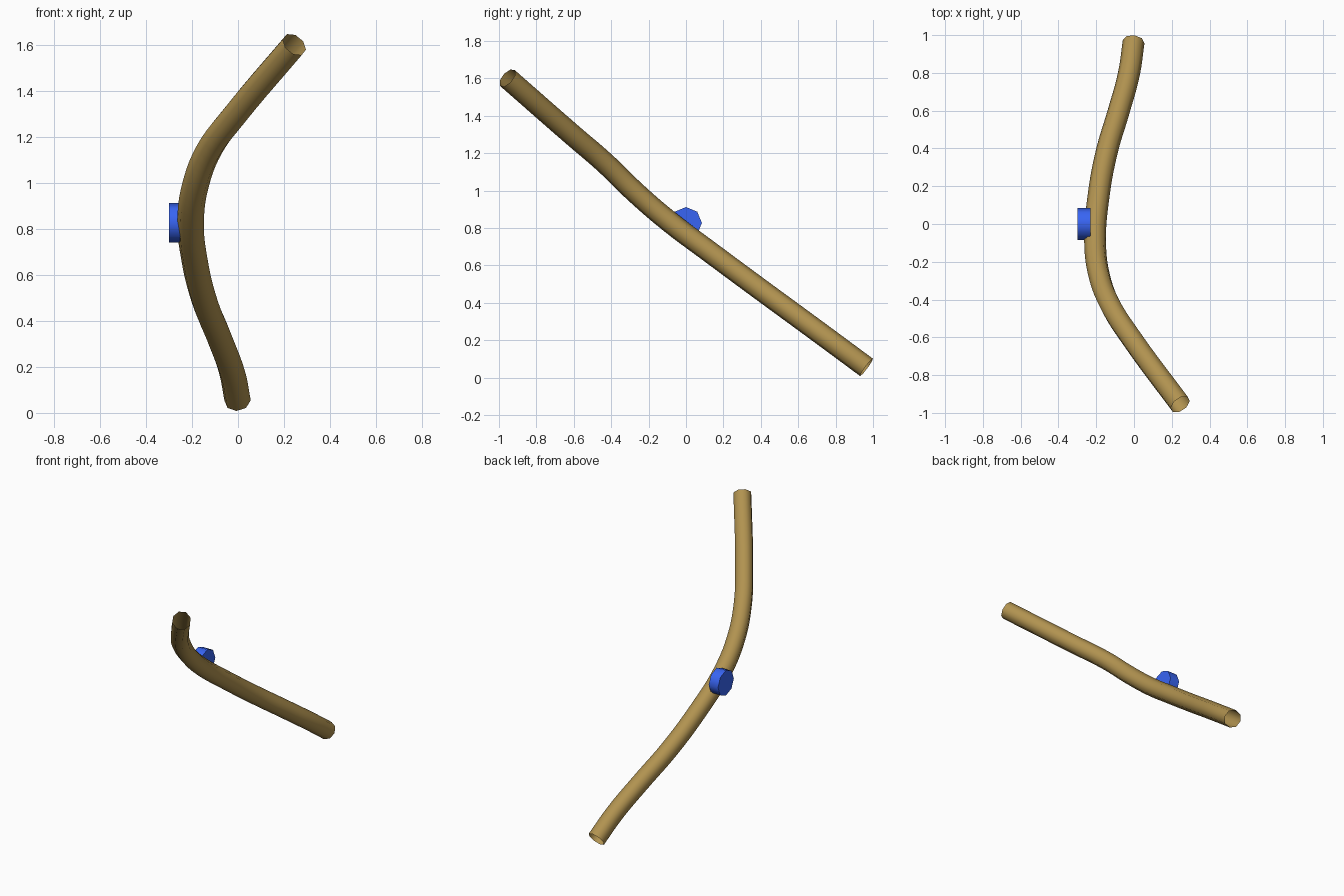
import bpy, math

if "Cube" in bpy.data.objects:
    bpy.data.objects.remove(bpy.data.objects["Cube"])


def material(name, color):
    m = bpy.data.materials.new(name)
    m.diffuse_color = (*color, 1)
    m.use_nodes = True
    m.node_tree.nodes["Principled BSDF"].inputs["Base Color"].default_value = m.diffuse_color
    return m


# Bent hollow tube: eight-sided bevel swept along a smooth path, ends open
path = [(-0.002, 0.965, 0.055), (-0.026, 0.80, 0.177), (-0.08, 0.60, 0.324),
        (-0.145, 0.38, 0.485), (-0.19, 0.13, 0.67), (-0.206, -0.09, 0.835),
        (-0.185, -0.27, 0.99), (-0.125, -0.43, 1.145), (-0.01, -0.61, 1.30),
        (0.245, -0.955, 1.602)]
curve = bpy.data.curves.new("bent_tube", "CURVE")
curve.dimensions = "3D"
curve.bevel_depth = 0.058
curve.bevel_resolution = 2
curve.resolution_u = 5
curve.use_fill_caps = False
spline = curve.splines.new("BEZIER")
spline.bezier_points.add(len(path) - 1)
for point, co in zip(spline.bezier_points, path):
    point.co = co
    point.handle_left_type = point.handle_right_type = "AUTO"
tube = bpy.data.objects.new("bent_tube", curve)
bpy.context.collection.objects.link(tube)
curve.materials.append(material("tan", (0.44, 0.29, 0.08)))

# Round button on the left side of the bend, axis along x
bpy.ops.mesh.primitive_cylinder_add(vertices=8, radius=0.085, depth=0.07,
                                    location=(-0.265, 0, 0.827),
                                    rotation=(0, math.pi / 2, 0))
button = bpy.context.object
button.name = "side_button"
button.data.materials.append(material("blue", (0.04, 0.13, 0.9)))
bpy.ops.object.shade_smooth_by_angle(angle=math.radians(60))
